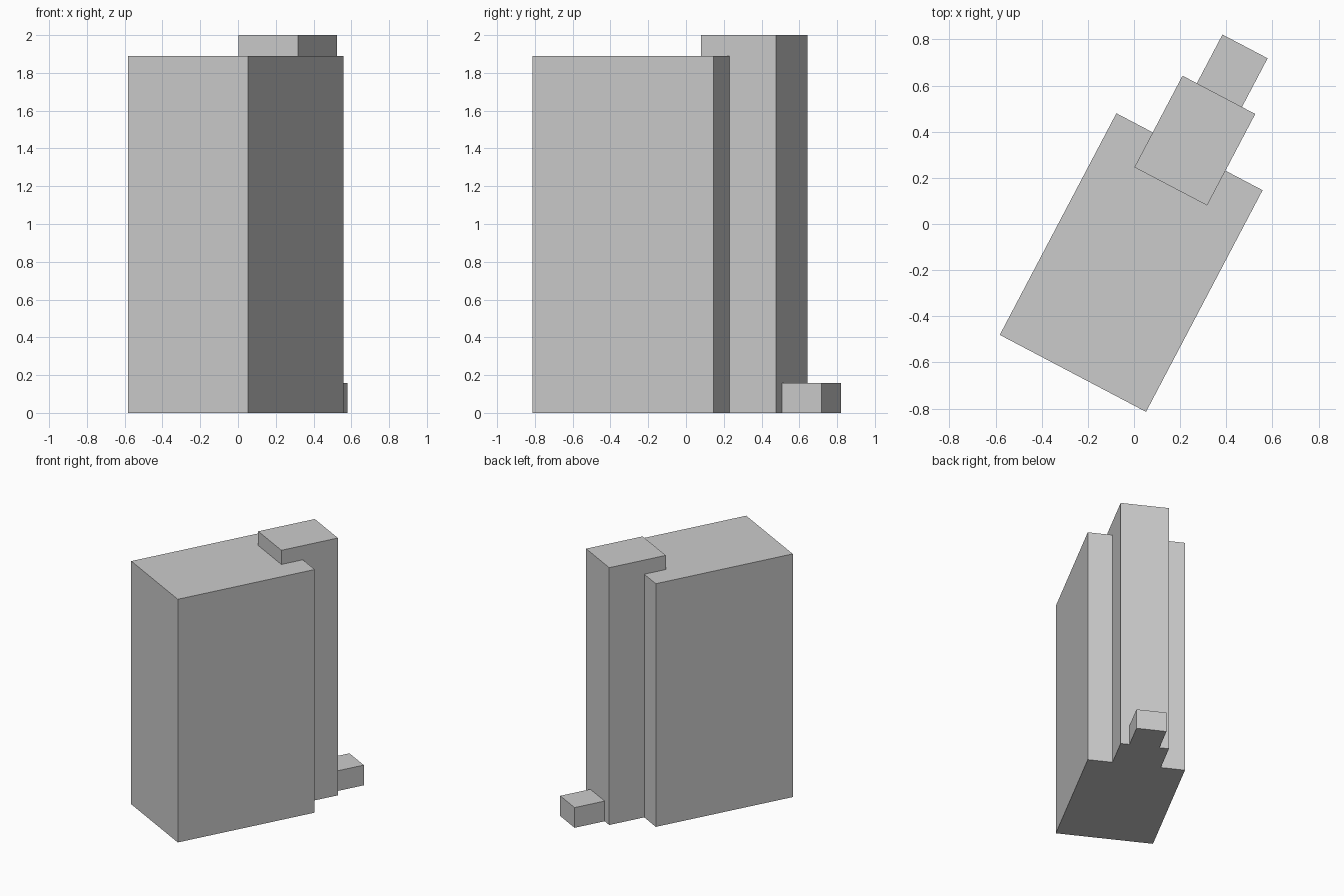
import bpy
import bmesh
from math import radians
from mathutils import Matrix

if "Cube" in bpy.data.objects:
    bpy.data.objects.remove(bpy.data.objects["Cube"])

TURN = Matrix.Rotation(radians(-27.75), 4, 'Z')  # plan rotation of the whole block


def box(name, x0, x1, y0, y1, height):
    """Box standing on the ground, given in the unrotated plan."""
    bm = bmesh.new()
    bmesh.ops.create_cube(bm, size=1)
    bmesh.ops.scale(bm, vec=(x1 - x0, y1 - y0, height), verts=bm.verts)
    bmesh.ops.translate(bm, vec=((x0 + x1) / 2, (y0 + y1) / 2, height / 2), verts=bm.verts)
    bmesh.ops.transform(bm, matrix=TURN, verts=bm.verts)
    mesh = bpy.data.meshes.new(name)
    bm.to_mesh(mesh)
    bm.free()
    obj = bpy.data.objects.new(name, mesh)
    bpy.context.collection.objects.link(obj)
    return obj


# Main slab, rear tower rising above it, low step behind the tower
body = box("building_body", -0.291, 0.425, -0.696, 0.389, 1.89)
tower = box("rear_tower", -0.113, 0.243, 0.2185, 0.6665, 2.0)
step = box("rear_step", -0.043, 0.178, 0.55, 0.905, 0.157)

# Fuse the parts into one clean shell
bpy.context.view_layer.objects.active = body
for part in (tower, step):
    mod = body.modifiers.new("join_" + part.name, 'BOOLEAN')
    mod.operation = 'UNION'
    mod.solver = 'EXACT'
    mod.object = part
    bpy.ops.object.modifier_apply(modifier=mod.name)
    bpy.data.objects.remove(part)
